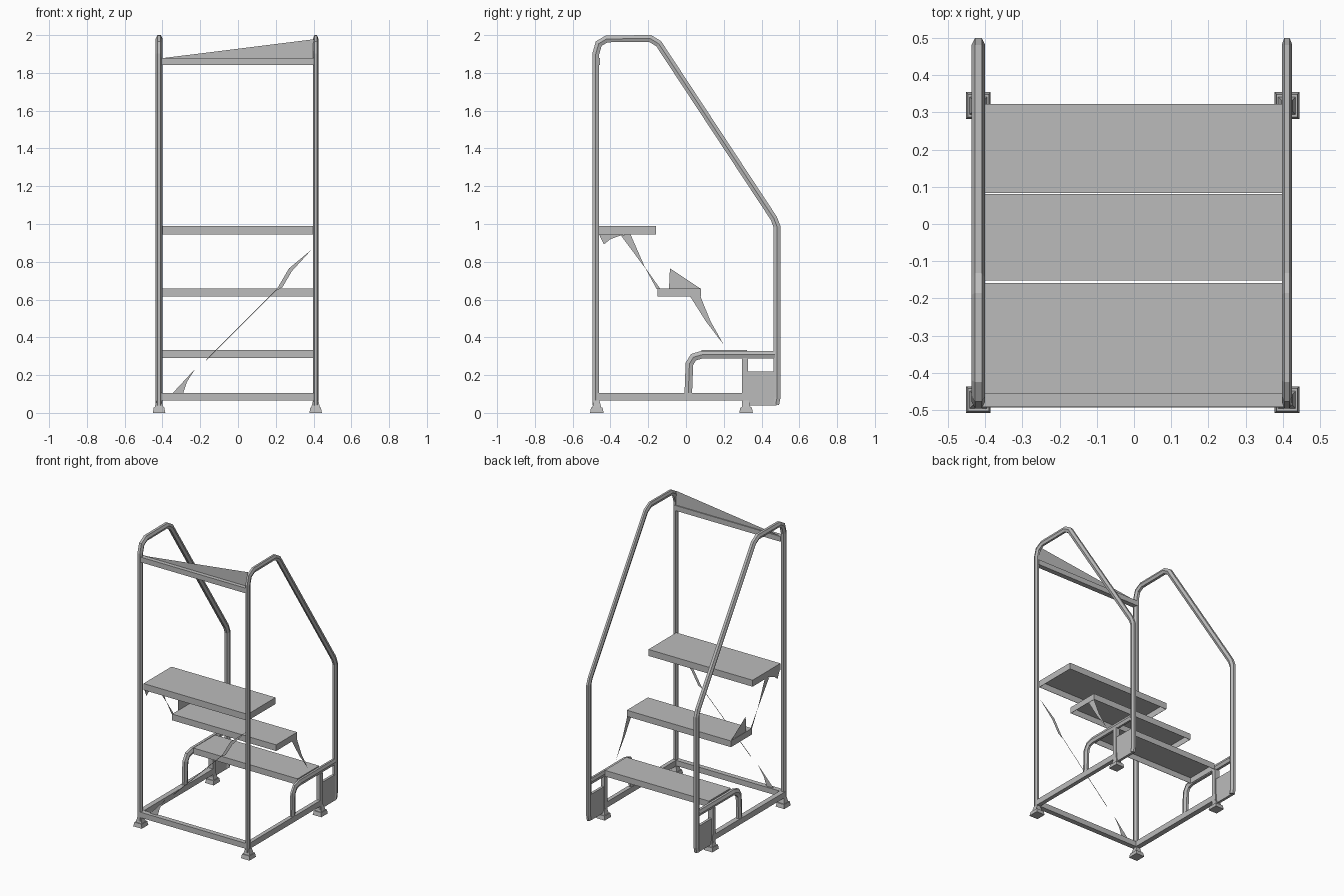
import bpy, bmesh, math
from mathutils import Vector

if "Cube" in bpy.data.objects:
    bpy.data.objects.remove(bpy.data.objects["Cube"])

metal = bpy.data.materials.new("grey metal")
metal.diffuse_color = (0.5, 0.5, 0.5, 1)
metal.use_nodes = True
metal.node_tree.nodes["Principled BSDF"].inputs["Base Color"].default_value = metal.diffuse_color


def finish(name, bm):
    bmesh.ops.recalc_face_normals(bm, faces=bm.faces)
    me = bpy.data.meshes.new(name)
    bm.to_mesh(me)
    bm.free()
    me.materials.append(metal)
    ob = bpy.data.objects.new(name, me)
    bpy.context.collection.objects.link(ob)
    return ob


def tube(name, x, pts, rx=0.017, r=0.018, n=6):
    """Mitred tube along a (y, z) path at a fixed x."""
    bm = bmesh.new()
    p = [Vector(q) for q in pts]
    rings = []
    for i, c in enumerate(p):
        a = (c - p[i - 1]).normalized() if i else (p[1] - c).normalized()
        b = (p[i + 1] - c).normalized() if i < len(p) - 1 else a
        t = (a + b).normalized()
        nrm = Vector((-t.y, t.x)) / max(0.5, t.dot(a))
        ring = []
        for k in range(n):
            w = 2 * math.pi * (k + 0.5) / n
            o = c + nrm * (r * math.cos(w) / math.cos(math.pi / n))
            ring.append(bm.verts.new((x + rx * math.sin(w), o.x, o.y)))
        rings.append(ring)
    for u, v in zip(rings, rings[1:]):
        for k in range(n):
            bm.faces.new((u[k], u[(k + 1) % n], v[(k + 1) % n], v[k]))
    bm.faces.new(rings[0])
    bm.faces.new(rings[-1])
    return finish(name, bm)


def box(name, lo, hi, open_bottom=False, taper=1.0):
    bm = bmesh.new()
    bmesh.ops.create_cube(bm, size=1)
    for v in bm.verts:
        k = taper if v.co.z > 0 else 1
        v.co.x *= k
        v.co.y *= k
        v.co = Vector([(a + b) / 2 + c * (b - a) for a, b, c in zip(lo, hi, v.co)])
    if open_bottom:
        bm.normal_update()
        bmesh.ops.delete(bm, geom=[f for f in bm.faces if f.normal.z < -0.9],
                         context='FACES')
    return finish(name, bm)


def sheet(name, *polys):
    """Flat thin pieces from point lists."""
    bm = bmesh.new()
    for poly in polys:
        bm.faces.new([bm.verts.new(q) for q in poly])
    return finish(name, bm)


# side frames
for side, x, rx in (("left", -0.418, 0.018), ("right", 0.411, 0.014)):
    # bent handrail with front and rear uprights
    tube(side + "_handrail", x,
         [(-0.478, 0.04), (-0.478, 1.90), (-0.462, 1.955), (-0.42, 1.98),
          (-0.19, 1.982), (-0.145, 1.955), (0.465, 1.03), (0.482, 0.985),
          (0.482, 0.08), (0.475, 0.045)], rx)
    # arched support for the lowest step
    tube(side + "_step_arch", x,
         [(0.012, 0.10), (0.018, 0.26), (0.04, 0.295), (0.085, 0.308),
          (0.47, 0.308)], rx, 0.02)
    # base rail and short rear leg
    box(side + "_base_rail", (x - rx, -0.47, 0.065), (x + rx, 0.33, 0.105))
    box(side + "_rear_leg", (x - rx, 0.297, 0.03), (x + rx, 0.328, 0.29))
    # gusset plate
    box(side + "_gusset_plate", (x - 0.009, 0.315, 0.04), (x + 0.009, 0.478, 0.22))
    # feet
    for end, y in (("front", -0.472), ("rear", 0.318)):
        box(f"{side}_{end}_foot_pad", (x - 0.033, y - 0.036, 0),
            (x + 0.033, y + 0.036, 0.028), taper=0.85)
        box(f"{side}_{end}_foot_stem", (x - 0.024, y - 0.024, 0.026),
            (x + 0.024, y + 0.024, 0.065), taper=0.6)

# treads: folded sheet, open underneath
for name, y0, y1, z0, z1 in (("top_tread", -0.465, -0.158, 0.945, 0.99),
                             ("middle_tread", -0.152, 0.08, 0.615, 0.658),
                             ("bottom_tread", 0.083, 0.322, 0.29, 0.332)):
    t = box(name, (-0.402, y0, z0), (0.4, y1, z1), open_bottom=True)
    m = t.modifiers.new("thickness", 'SOLIDIFY')
    m.thickness = 0.003
    m.offset = -1

# cross bars
box("base_cross_bar", (-0.41, -0.493, 0.066), (0.41, -0.458, 0.104))
box("top_cross_bar", (-0.41, -0.49, 1.842), (0.41, -0.455, 1.878))
sheet("top_guard_panel", [(-0.4, -0.462, 1.878), (0.402, -0.462, 1.878),
                          (0.402, -0.462, 1.978)])

# diagonal brace slivers
Y = -0.47
sheet("diagonal_brace",
      [(0.39, Y, 0.865), (0.27, Y, 0.765), (0.20, Y, 0.645), (0.235, Y, 0.665), (0.285, Y, 0.75)],
      [(0.235, Y, 0.685), (0.20, Y, 0.645), (-0.17, Y, 0.275), (-0.165, Y, 0.287)],
      [(-0.35, Y, 0.10), (-0.29, Y, 0.105), (-0.27, Y, 0.165), (-0.225, Y, 0.235)])

# tread support slivers
L, R = -0.4, 0.398
sheet("left_tread_support",
      [(L, -0.345, 0.94), (L, -0.295, 0.948), (L, -0.215, 0.765)],
      [(L, -0.22, 0.775), (L, -0.135, 0.655), (L, -0.155, 0.655)],
      [(L, -0.46, 0.945), (L, -0.435, 0.892), (L, -0.40, 0.92), (L, -0.33, 0.945)],
      [(L, -0.085, 0.765), (L, -0.09, 0.657), (L, 0.078, 0.657)])
sheet("right_tread_support",
      [(R, 0.02, 0.62), (R, 0.075, 0.62), (R, 0.13, 0.485), (R, 0.2, 0.36), (R, 0.105, 0.485)])
